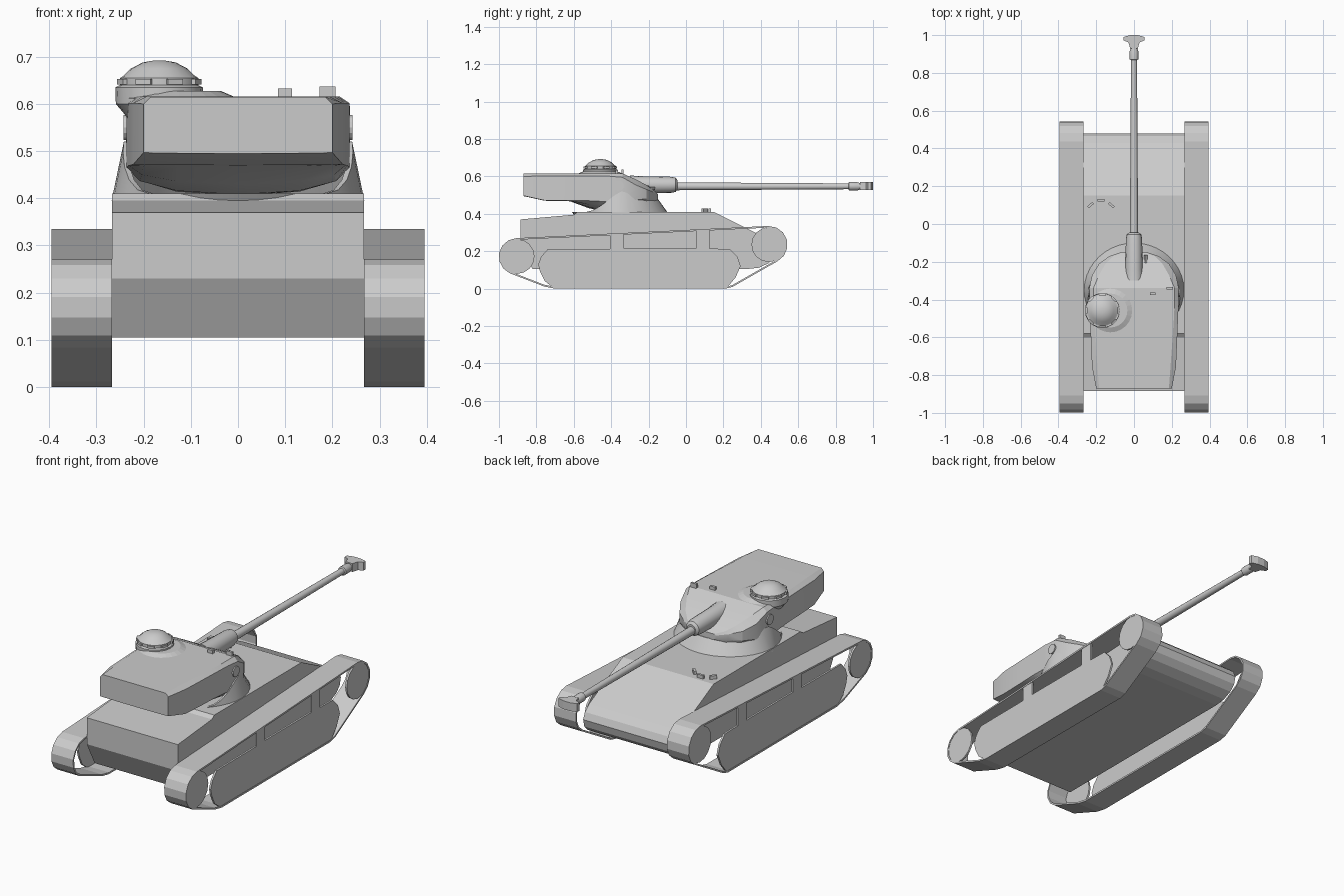
import bpy, bmesh, math
from math import sin, cos, radians, pi

if "Cube" in bpy.data.objects:
    bpy.data.objects.remove(bpy.data.objects["Cube"])


def make(name, verts, faces, smooth=None, fix=True):
    me = bpy.data.meshes.new(name)
    me.from_pydata(verts, [], faces)
    ob = bpy.data.objects.new(name, me)
    bpy.context.collection.objects.link(ob)
    if fix:
        bm = bmesh.new()
        bm.from_mesh(me)
        bmesh.ops.remove_doubles(bm, verts=bm.verts, dist=1e-5)
        bmesh.ops.recalc_face_normals(bm, faces=bm.faces)
        bm.to_mesh(me)
        bm.free()
    if smooth:
        bpy.ops.object.select_all(action='DESELECT')
        ob.select_set(True)
        bpy.context.view_layer.objects.active = ob
        bpy.ops.object.shade_smooth_by_angle(angle=radians(smooth))
    return ob


def skin(name, rings, smooth=None):
    """Join equal-length closed rings and cap both ends."""
    n = len(rings[0])
    verts = [p for r in rings for p in r]
    faces = [(k * n + i, k * n + (i + 1) % n, (k + 1) * n + (i + 1) % n, (k + 1) * n + i)
             for k in range(len(rings) - 1) for i in range(n)]
    faces += [tuple(range(n)), tuple(range(len(verts) - n, len(verts)))]
    return make(name, verts, faces, smooth)


def prism(name, outline, x0, x1):
    """Side outline (y, z) extruded across x."""
    return skin(name, [[(x, y, z) for y, z in outline] for x in (x0, x1)])


def lathe(name, profile, center, axis='Z', n=16, smooth=None):
    """Profile of (radius, position) turned about an axis."""
    cx, cy, cz = center
    rings = []
    for r, h in profile:
        ring = []
        for i in range(n):
            a, b = r * cos(2 * pi * i / n), r * sin(2 * pi * i / n)
            d = {'Z': (a, b, h), 'Y': (a, h, b), 'X': (h, a, b)}[axis]
            ring.append((cx + d[0], cy + d[1], cz + d[2]))
        rings.append(ring)
    return skin(name, rings, smooth)


def box(name, c, s, rot=0):
    pts = []
    for u, v in ((-1, -1), (1, -1), (1, 1), (-1, 1)):
        x, y = u * s[0] / 2, v * s[1] / 2
        pts.append((c[0] + x * cos(rot) - y * sin(rot), c[1] + x * sin(rot) + y * cos(rot)))
    return skin(name, [[(x, y, c[2] + k * s[2] / 2) for x, y in pts] for k in (-1, 1)])


def mirror(ob):
    ob.modifiers.new("mirror", 'MIRROR')
    return ob


def arc(c, r, a0, a1, n):
    return [(c[0] + r * cos(radians(a0 + (a1 - a0) * i / n)),
             c[1] + r * sin(radians(a0 + (a1 - a0) * i / n))) for i in range(n + 1)]


# Hull with rounded nose
prism("hull", [(-.885, .23), (-.885, .37), (-.6, .395), (-.58, .41), (.15, .41), (.35, .31), (.43, .27),
               (.465, .24), (.48, .205), (.47, .165), (.44, .135), (.39, .112), (.33, .105), (-.82, .105)],
      -.267, .267)

# Track bands
REAR, FRONT = (-.903, .172), (.443, .235)
loop = arc(REAR, .098, 93, 245, 6) + [(-.76, .012), (-.70, 0), (.21, 0), (.25, .01)] + arc(FRONT, .1, -62, 93, 6)
n = len(loop)
band = [(x, y, z) for x in (.267, .395) for y, z in loop]
track = make("track", band, [(i, (i + 1) % n, n + (i + 1) % n, n + i) for i in range(n)], fix=False)
solid = track.modifiers.new("thickness", 'SOLIDIFY')
solid.thickness, solid.offset = .009, -1
mirror(track)

# Wheel discs and the road wheel plate with its roller stubs
for name, c in (("rear_wheel", REAR), ("front_wheel", FRONT)):
    mirror(lathe(name, [(.093, .383), (.093, .393)], (0, c[0], c[1]), 'X', 16))
plate = [(-.79, .13), (-.78, .09), (-.755, .04), (-.71, .006), (.22, .006), (.265, .06), (.292, .12), (.275, .17),
         (.235, .212), (.125, .214), (.125, .312), (.055, .309), (.055, .216), (-.335, .216),
         (-.335, .29), (-.405, .287), (-.405, .212), (-.74, .21), (-.775, .17)]
mirror(prism("road_wheel_plate", plate, .383, .393))

# Lower turret: a collar with raised side arms, low at the rear
TY, N = -.345, 40


def rim(a):
    d = abs(a)
    if d < 90:
        return .475 + .045 * (d / 90) ** 2
    t = min(1, (d - 90) / 45)
    return .52 - .11 * (t * t * (3 - 2 * t)) ** .7


outer0, outer1, inner1, inner0 = [], [], [], []
for i in range(N):
    a = -180 + 360 * i / N
    s, c, h = sin(radians(a)), cos(radians(a)), rim(a)
    k = (h - .4) / .12
    r = .267 - .025 * k - (.085 * k * max(0, c))
    outer0.append((.268 * s, TY + .255 * c, .395))
    outer1.append((r * s, TY + r * c, h))
    inner1.append(((r - .012) * s, TY + (r - .012) * c, h))
    inner0.append((.235 * s, TY + .23 * c, .398))
skin("turret_collar", [outer0, outer1, inner1, inner0], 25)

# Upper turret: sections of (y, top half width, top z, half width, shoulder z, side bottom z, keel z)
sections = [(-.87, .185, .615, .2, .6, .497, .495), (-.757, .193, .616, .222, .602, .472, .47),
            (-.62, .203, .616, .228, .602, .47, .467), (-.52, .21, .616, .232, .602, .47, .43),
            (-.42, .215, .616, .236, .602, .465, .408), (-.34, .215, .616, .237, .595, .47, .405),
            (-.27, .185, .585, .222, .555, .475, .412), (-.21, .15, .553, .185, .53, .48, .43),
            (-.17, .11, .525, .13, .515, .485, .45), (-.15, .06, .505, .07, .5, .485, .47)]
rings = []
for y, wt, zt, w, zh, zs, zb in sections:
    half = [(wt, zt), (w, zh), (w, zs), (w * .88, zs + (zb - zs) * .5), (w * .55, zs + (zb - zs) * .86)]
    ring = half + [(0, zb)] + [(-x, z) for x, z in reversed(half)]
    rings.append([(x, y, z) for x, z in ring])
skin("upper_turret", rings, 20)

# Trunnion pins
mirror(lathe("trunnion", [(.027, .2), (.027, .243)], (0, -.36, .55), 'X', 14))

# Gun sleeve, barrel and muzzle brake
lathe("gun_sleeve", [(.05, -.3), (.046, -.24), (.043, -.08), (.038, -.055), (.024, -.045)],
      (0, 0, .555), 'Y', 16, 35)
lathe("gun_barrel", [(.022, -.1), (.016, .86), (.016, .868), (.023, .872), (.023, .915), (.018, .93), (.018, .985)],
      (0, 0, .547), 'Y', 14, 35)
brake = [(-.055, .972), (-.03, .962), (-.02, .93), (.02, .93), (.03, .962), (.055, .972),
         (.055, .99), (.02, 1.0), (-.02, 1.0), (-.055, .99)]
skin("muzzle_brake", [[(x, y, z) for x, y in brake] for z in (.526, .57)])
lathe("coaxial_gun", [(.016, -.27), (.016, -.2), (.009, -.195), (.009, -.165)], (.062, 0, .535), 'Y', 8)

# Commander cupola with vision blocks
CX, CY = -.167, -.458
lathe("cupola_skirt", [(.125, .612), (.09, .627)], (-.125, CY, 0), 'Z', 24)
lathe("cupola", [(.06, .56), (.075, .58), (.092, .6), (.093, .635), (.083, .64), (.083, .655), (.075, .66),
                 (.06, .675), (.035, .688), (.012, .692)], (CX, CY, 0), 'Z', 20, 30)
for i in range(8):
    a = 2 * pi * (i + .5) / 8
    box("vision_block", (CX + .083 * cos(a), CY + .083 * sin(a), .647), (.014, .034, .011), a)

# Roof periscopes
box("roof_periscope", (.1, -.37, .622), (.03, .014, .022))
box("roof_sight", (.19, -.34, .622), (.034, .012, .03))

# Driver periscopes on the hull deck
for x, y, r in ((-.23, .1, .75), (-.175, .126, 0), (-.12, .1, -.75)):
    box("driver_periscope", (x, y, .417), (.036, .013, .022), r)
